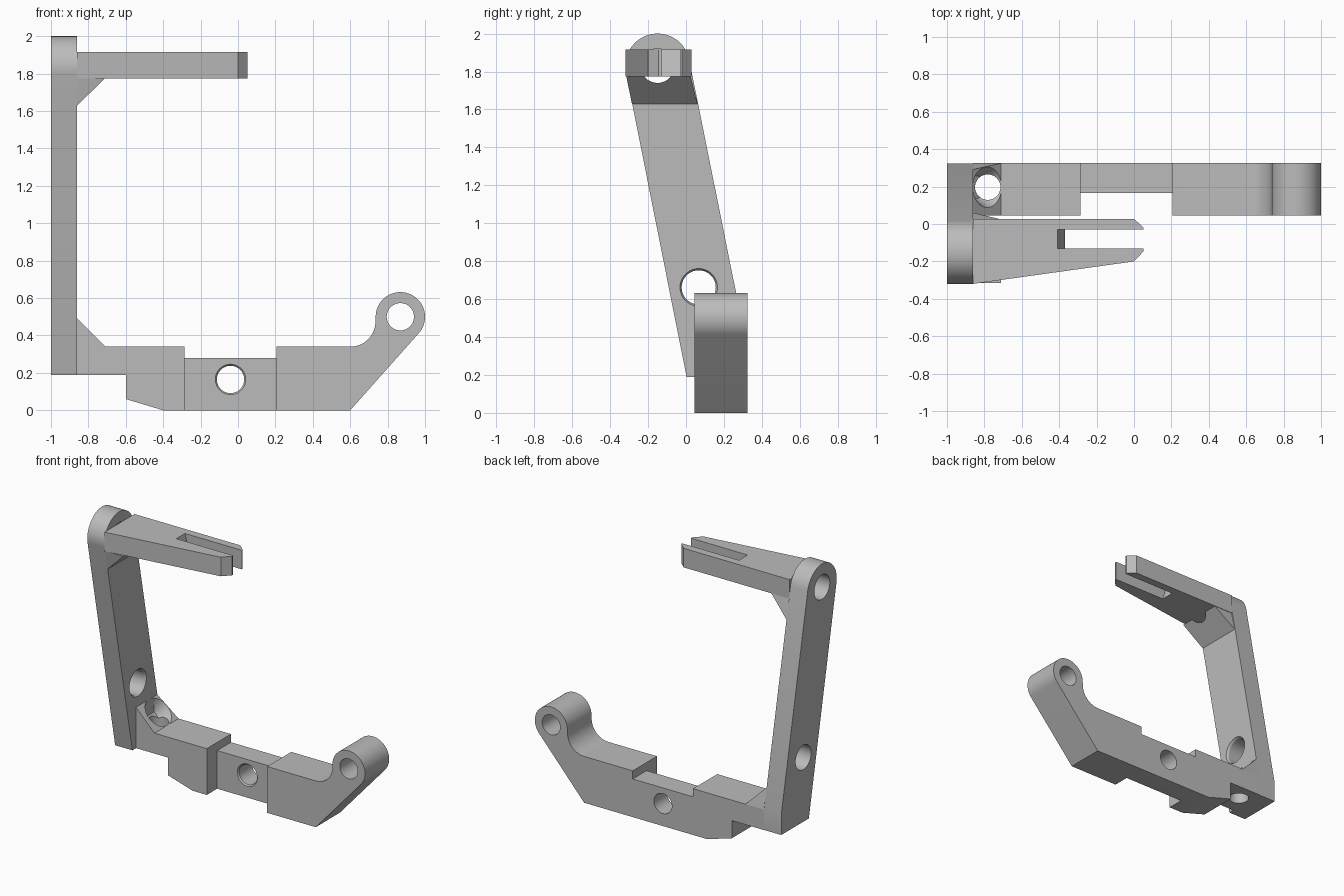
import bpy, bmesh
from math import sin, cos, radians, pi
from mathutils import Vector

if "Cube" in bpy.data.objects:
    bpy.data.objects.remove(bpy.data.objects["Cube"], do_unlink=True)

grey = bpy.data.materials.new("matte grey")
grey.use_nodes = True
grey.diffuse_color = (0.5, 0.5, 0.5, 1)
grey.node_tree.nodes["Principled BSDF"].inputs["Base Color"].default_value = grey.diffuse_color


def finish(name, bm):
    bmesh.ops.recalc_face_normals(bm, faces=bm.faces[:])
    mesh = bpy.data.meshes.new(name)
    bm.to_mesh(mesh)
    bm.free()
    mesh.materials.append(grey)
    obj = bpy.data.objects.new(name, mesh)
    bpy.context.collection.objects.link(obj)
    return obj


def prism(name, outline, axis, lo, hi):
    """Extrude a 2D outline along the named axis from lo to hi."""
    place = {"x": lambda a, b: (lo, a, b), "y": lambda a, b: (a, lo, b),
             "z": lambda a, b: (a, b, lo)}[axis]
    bm = bmesh.new()
    face = bm.faces.new([bm.verts.new(place(a, b)) for a, b in outline])
    out = bmesh.ops.extrude_face_region(bm, geom=[face])
    step = Vector([hi - lo if c == axis else 0 for c in "xyz"])
    bmesh.ops.translate(bm, vec=step, verts=[v for v in out["geom"] if isinstance(v, bmesh.types.BMVert)])
    return finish(name, bm)


def hull(name, points):
    bm = bmesh.new()
    for p in points:
        bm.verts.new(p)
    bmesh.ops.convex_hull(bm, input=bm.verts[:])
    bmesh.ops.dissolve_limit(bm, angle_limit=0.01, verts=bm.verts[:], edges=bm.edges[:])
    return finish(name, bm)


def cone(start, end, r1, r2):
    """Round cutter between two points."""
    start, end = Vector(start), Vector(end)
    bm = bmesh.new()
    bmesh.ops.create_cone(bm, cap_ends=True, segments=48, radius1=r1, radius2=r2, depth=(end - start).length)
    turn = (end - start).to_track_quat("Z", "Y").to_matrix()
    bmesh.ops.rotate(bm, matrix=turn, verts=bm.verts[:])
    bmesh.ops.translate(bm, vec=(start + end) / 2, verts=bm.verts[:])
    return finish("cutter", bm)


def arc(cx, cy, r, a0, a1, n):
    return [(cx + r * cos(radians(a0 + (a1 - a0) * i / n)),
             cy + r * sin(radians(a0 + (a1 - a0) * i / n))) for i in range(n + 1)]


def cut(obj, *cutters):
    for cutter in cutters:
        cutter.hide_render = True
        mod = obj.modifiers.new("cut", "BOOLEAN")
        mod.operation, mod.solver, mod.object = "DIFFERENCE", "EXACT", cutter
        bpy.context.view_layer.objects.active = obj
        bpy.ops.object.modifier_apply(modifier=mod.name)
    return obj


# Lower beam with the round eye at its left end
beam = prism("lower_beam",
             [(-.86, .19), (-.6, .19), (-.6, .06), (-.4, 0), (.6, 0)]
             + arc(.868, .5, .132, -41.4, 180, 36)
             + arc(.6, .475, .135, 0, -90, 14)
             + [(.205, .34), (.205, .28), (-.285, .28), (-.285, .34), (-.86, .34)],
             "y", .045, .325)

# Sloped gussets at both ends of the arm
lower_gusset = hull("lower_gusset",
                    [(x, y, .34) for x in (-.86, -.71) for y in (.045, .325)]
                    + [(-.86, .045, .49), (-.86, .292, .49)])
upper_gusset = hull("upper_gusset",
                    [(x, y, 1.775) for x in (-.86, -.71) for y in (-.315, .025)]
                    + [(-.86, -.285, 1.63), (-.86, .06, 1.63)])

# Leaning arm with a rounded top
arm = prism("leaning_arm",
            [(.003, .19), (.323, .19), (.323, .34)] + arc(-.15, 1.83, .17, 11.3, 191.3, 32),
            "x", -1, -.86)

# Tapered two-pronged fork
fork = prism("upper_fork",
             [(-.86, -.32), (0, -.2), (.052, -.145), (.052, -.13), (.052, -.03),
              (.052, -.02), (0, .028), (-.86, .028)],
             "z", 1.775, 1.915)

# Fork slot with a slanted end
slot = prism("cutter", [(-.424, 1.965), (.2, 1.965), (.2, 1.725), (-.356, 1.725)], "y", -.13, -.03)
cut(fork, slot)

# Beam recess, cross hole, eye hole and upright screw hole
recess = prism("cutter", [(-.285, -.1), (.205, -.1), (.205, .4), (-.285, .4)], "y", -.1, .165)
cross_hole = cone((-.04, 0, .165), (-.04, .5, .165), .073, .073)
rim = cone((-.04, .155, .165), (-.04, .175, .165), .09, .073)
eye_hole = cone((.868, 0, .5), (.868, .5, .5), .073, .073)
screw_hole = cone((-.782, .197, .1), (-.782, .197, .6), .068, .068)
cut(beam, recess, cross_hole, rim, eye_hole, screw_hole)

# Screw hole countersink in the lower gusset
seat = cone((-.762, .197, .438), (-.842, .197, .358), .128, .06)
cut(lower_gusset, screw_hole, seat)

# Arm holes, the upper one closed off by the fork
arm_hole = cone((-1.2, .067, .662), (-.7, .067, .662), .09, .09)
arm_rim = cone((-.85, .067, .662), (-.88, .067, .662), .105, .087)
top_hole = cone((-1.2, -.15, 1.83), (-.6, -.15, 1.83), .09, .09)
cut(arm, arm_hole, arm_rim, top_hole)
cut(upper_gusset, top_hole)

# Remove cutters and smooth the round surfaces
for obj in (slot, recess, cross_hole, rim, eye_hole, screw_hole, seat, arm_hole, arm_rim, top_hole):
    bpy.data.objects.remove(obj, do_unlink=True)
for obj in (beam, lower_gusset, upper_gusset, arm, fork):
    bpy.ops.object.select_all(action="DESELECT")
    obj.select_set(True)
    bpy.context.view_layer.objects.active = obj
    bpy.ops.object.shade_smooth_by_angle(angle=radians(25))
